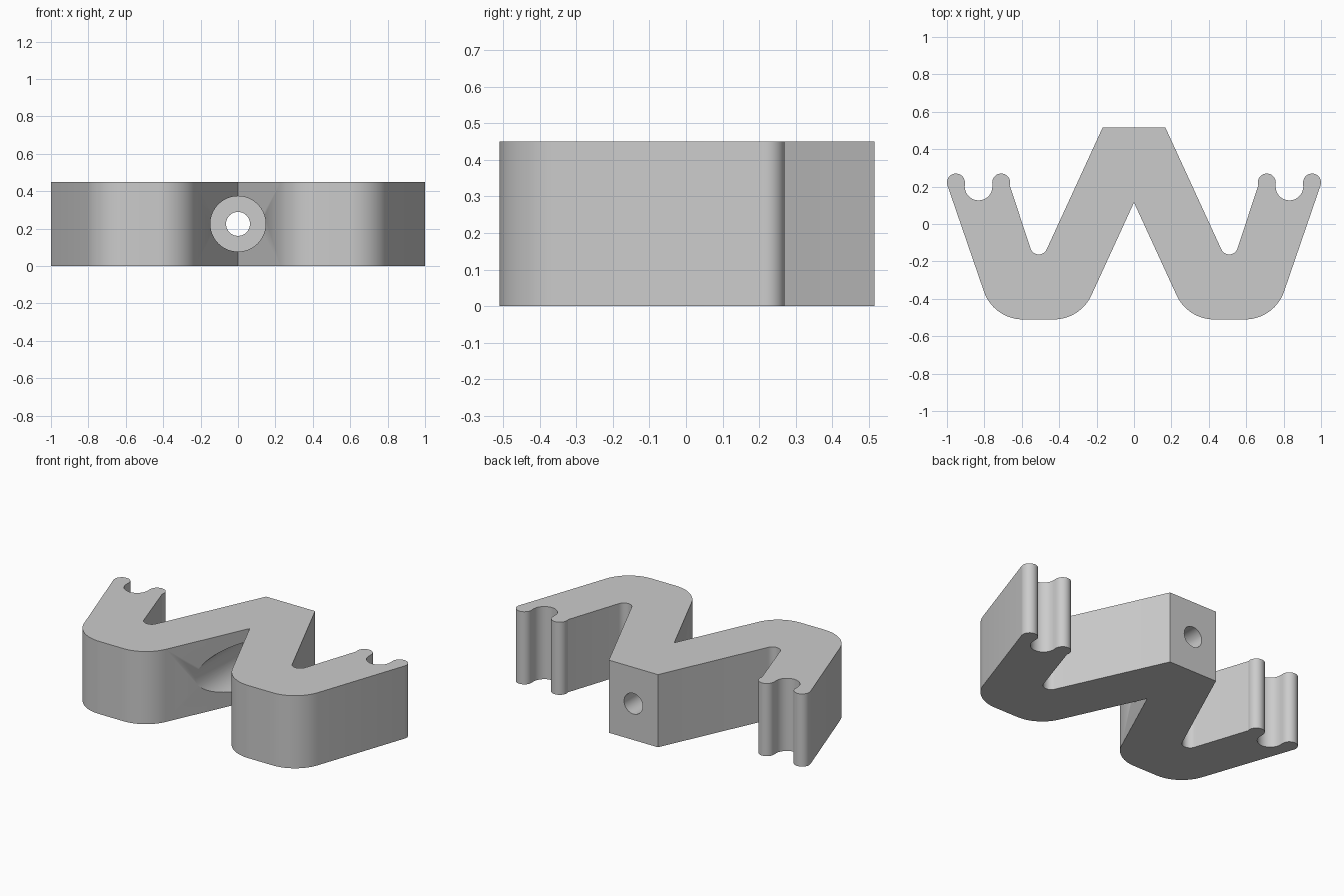
import bpy, bmesh, math
from mathutils import Vector

if "Cube" in bpy.data.objects:
    bpy.data.objects.remove(bpy.data.objects["Cube"])

HEIGHT = 0.45


def arc(cx, cy, r, a0, a1, n=14):
    """Points on an arc, angles in degrees."""
    step = (a1 - a0) / n
    return [(cx + r * math.cos(math.radians(a0 + i * step)),
             cy + r * math.sin(math.radians(a0 + i * step))) for i in range(n + 1)]


def fillet(prev, corner, nxt, r, n=14):
    """Round a convex corner between two straight edges."""
    c = Vector(corner)
    u, v = (Vector(prev) - c).normalized(), (Vector(nxt) - c).normalized()
    half = u.angle(v) / 2
    centre = c + (u + v).normalized() * (r / math.sin(half))
    p = c + u * (r / math.tan(half)) - centre
    q = c + v * (r / math.tan(half)) - centre
    a0 = math.degrees(math.atan2(p.y, p.x))
    sweep = (math.degrees(math.atan2(q.y, q.x)) - a0 + 180) % 360 - 180
    return arc(centre.x, centre.y, r, a0, a0 + sweep, n)


def cylinder(name, r, y0, y1):
    """Cutter along y at mid height."""
    bpy.ops.mesh.primitive_cylinder_add(
        vertices=64, radius=r, depth=y1 - y0,
        location=(0, (y0 + y1) / 2, HEIGHT / 2), rotation=(math.pi / 2, 0, 0))
    ob = bpy.context.object
    ob.name = name
    ob.hide_render = True
    ob.hide_set(True)
    return ob


# Right half of the outline, from the front valley around to the back face
apex, inner, outer, arm_end = (0, 0.115), (0.287, -0.51), (0.751, -0.51), (0.998, 0.207)
half = [apex]
half += fillet(apex, inner, outer, 0.22)
half += fillet(inner, outer, arm_end, 0.22)
half += arc(0.952, 0.222, 0.048, -19, 180)            # outer tip
half += arc(0.831, 0.2, 0.074, 0, -180)               # cradle between tips
half += arc(0.71, 0.222, 0.048, 0, 199)               # inner tip
half += arc(0.509, -0.117, 0.046, -19, -155)          # narrow slot
half += [(0.168, 0.515)]
outline = half + [(-x, y) for x, y in reversed(half[1:])]

# Extruded bracket body
bm = bmesh.new()
face = bm.faces.new([bm.verts.new((x, y, 0)) for x, y in outline])
ext = bmesh.ops.extrude_face_region(bm, geom=[face])
bmesh.ops.translate(bm, vec=(0, 0, HEIGHT),
                    verts=[g for g in ext['geom'] if isinstance(g, bmesh.types.BMVert)])
bmesh.ops.recalc_face_normals(bm, faces=bm.faces)
mesh = bpy.data.meshes.new("bracket")
bm.to_mesh(mesh)
bm.free()
body = bpy.data.objects.new("bracket", mesh)
bpy.context.collection.objects.link(body)

grey = bpy.data.materials.new("grey")
grey.diffuse_color = (0.6, 0.6, 0.6, 1)
grey.use_nodes = True
grey.node_tree.nodes["Principled BSDF"].inputs["Base Color"].default_value = grey.diffuse_color
mesh.materials.append(grey)

# Screw head recess from the front and through hole to the back
for cutter in (cylinder("screw_recess_cutter", 0.148, -0.7, 0.25),
               cylinder("screw_hole_cutter", 0.064, -0.6, 0.7)):
    cutter.data.materials.append(grey)
    mod = body.modifiers.new(cutter.name, 'BOOLEAN')
    mod.operation = 'DIFFERENCE'
    mod.solver = 'EXACT'
    mod.object = cutter

# Apply the cuts, then smooth the curved walls only
bpy.ops.object.select_all(action='DESELECT')
bpy.context.view_layer.objects.active = body
body.select_set(True)
for mod in list(body.modifiers):
    bpy.ops.object.modifier_apply(modifier=mod.name)
bpy.ops.object.shade_smooth_by_angle(angle=math.radians(30))
